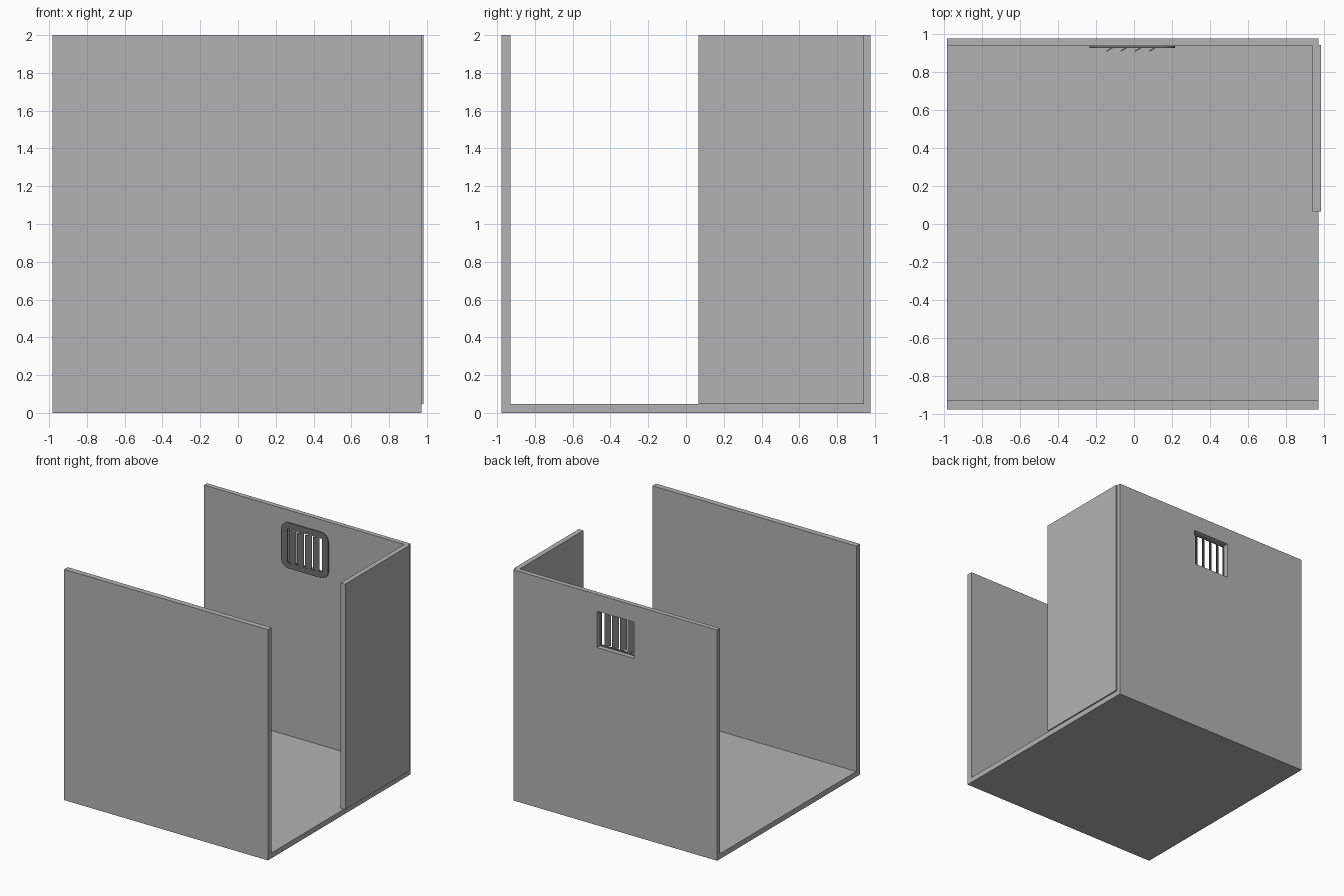
import bpy, bmesh, math
from mathutils import Matrix

if "Cube" in bpy.data.objects:
    bpy.data.objects.remove(bpy.data.objects["Cube"])


def material(name, value):
    m = bpy.data.materials.new(name)
    m.diffuse_color = (value, value, value, 1)
    m.use_nodes = True
    m.node_tree.nodes["Principled BSDF"].inputs["Base Color"].default_value = m.diffuse_color
    return m


light_grey = material("light grey", 0.45)
dark_grey = material("dark grey", 0.165)


def box(name, x, y, z, mat, radius=0, turn=0):
    """Box from (min, max) ranges; radius rounds the edges running along y, turn spins about z."""
    bm = bmesh.new()
    bmesh.ops.create_cube(bm, size=1)
    size = (x[1] - x[0], y[1] - y[0], z[1] - z[0])
    bmesh.ops.scale(bm, vec=size, verts=bm.verts)
    if radius:
        along_y = [e for e in bm.edges
                   if abs(e.verts[0].co.y - e.verts[1].co.y) > 1e-5]
        bmesh.ops.bevel(bm, geom=along_y, offset=radius, segments=6,
                        profile=0.5, affect='EDGES')
    bmesh.ops.rotate(bm, verts=bm.verts, matrix=Matrix.Rotation(turn, 3, 'Z'))
    mesh = bpy.data.meshes.new(name)
    bm.to_mesh(mesh)
    bm.free()
    mesh.materials.append(mat)
    ob = bpy.data.objects.new(name, mesh)
    ob.location = [(a + b) / 2 for a, b in (x, y, z)]
    bpy.context.collection.objects.link(ob)
    return ob


def cut(ob, name, x, z):
    """Cut a rectangular opening through an upright panel."""
    cutter = box(name, x, (0.85, 1.05), z, ob.data.materials[0])
    cutter.hide_render = True
    cutter.hide_set(True)
    cutter.display_type = 'WIRE'
    mod = ob.modifiers.new("opening", 'BOOLEAN')
    mod.operation = 'DIFFERENCE'
    mod.solver = 'EXACT'
    mod.object = cutter


# Room shell
X = (-0.983, 0.971)
box("floor", X, (-0.977, 0.977), (0, 0.046), light_grey)
box("front_wall", X, (-0.977, -0.928), (0, 2), light_grey)
back_wall = box("back_wall", X, (0.936, 0.977), (0, 2), light_grey)
cut(back_wall, "wall_cutter", (-0.185, 0.17), (1.54, 1.855))
box("side_wall", (0.939, 0.983), (0.065, 0.942), (0.046, 2), light_grey)

# Vent plate on the inner face of the back wall
plate = box("vent_plate", (-0.235, 0.215), (0.926, 0.936), (1.50, 1.895),
            dark_grey, radius=0.07)
cut(plate, "plate_cutter", (-0.175, 0.155), (1.552, 1.842))

# Slanted upright vanes in the vent
for i in range(4):
    cx, cy = -0.121 + 0.075 * i, 0.9235
    box(f"vent_vane_{i + 1}", (cx - 0.027, cx + 0.027), (cy - 0.0025, cy + 0.0025),
        (1.552, 1.842), dark_grey, turn=math.radians(30))
